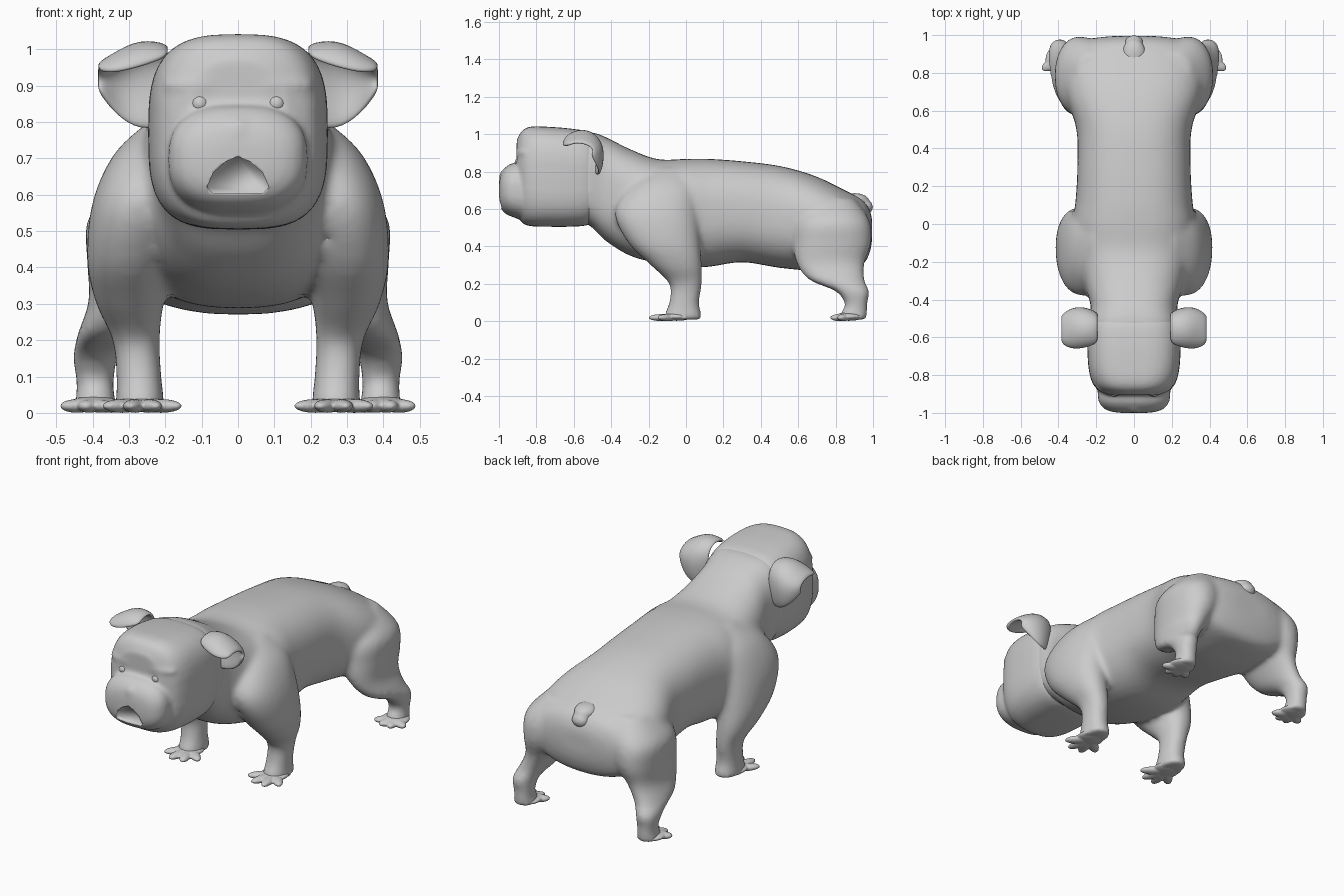
import bpy, bmesh, math
from mathutils import Vector, Matrix

if "Cube" in bpy.data.objects:
    bpy.data.objects.remove(bpy.data.objects["Cube"])


def spline(rows, steps=5):
    # Catmull-Rom interpolation of rows of numbers
    out = []
    for i in range(len(rows) - 1):
        a, b, c, d = (rows[max(0, min(len(rows) - 1, i + k))] for k in (-1, 0, 1, 2))
        for s in range(steps):
            t = s / steps
            out.append([0.5 * (2*q + (r-p)*t + (2*p-5*q+4*r-w)*t*t + (3*q-p-3*r+w)*t**3)
                        for p, q, r, w in zip(a, b, c, d)])
    return out + [list(rows[-1])]


def loft(bm, rings, seg=40):
    # skin closed super-ellipse rings: (centre, axis u, axis v, exponent)
    loops = []
    for c, u, v, n in rings:
        loop = []
        for k in range(seg):
            t = 2 * math.pi * k / seg
            ca, sa = math.cos(t), math.sin(t)
            loop.append(bm.verts.new(c + u * math.copysign(abs(ca) ** (2 / n), ca)
                                     + v * math.copysign(abs(sa) ** (2 / n), sa)))
        loops.append(loop)
    for a, b in zip(loops, loops[1:]):
        for k in range(seg):
            bm.faces.new((a[k], a[(k+1) % seg], b[(k+1) % seg], b[k]))
    bm.faces.new(loops[0])
    bm.faces.new(loops[-1])


def loft_y(bm, rows):
    # rows: y, z bottom, z top, half width, exponent
    loft(bm, [(Vector((0, y, (b+t)/2)), Vector((w, 0, 0)), Vector((0, 0, (t-b)/2)), n)
              for y, b, t, w, n in spline(rows)])


def loft_z(bm, rows, side, n=2.2):
    # rows: z, x inner, x outer, y front, y back
    loft(bm, [(Vector((side*(i+o)/2, (f+k)/2, z)), Vector(((o-i)/2, 0, 0)), Vector((0, (k-f)/2, 0)), n)
              for z, i, o, f, k in spline(rows)])


def blob(bm, loc, size, rot=0):
    m = Matrix.Translation(loc) @ Matrix.Rotation(rot, 4, 'Z') @ Matrix.Diagonal((*size, 1))
    bmesh.ops.create_uvsphere(bm, u_segments=20, v_segments=12, radius=1, matrix=m)


def finish(bm, name, voxel=0, smooth=6):
    bmesh.ops.recalc_face_normals(bm, faces=bm.faces)
    for f in bm.faces:
        f.smooth = True
    me = bpy.data.meshes.new(name)
    bm.to_mesh(me)
    bm.free()
    ob = bpy.data.objects.new(name, me)
    bpy.context.collection.objects.link(ob)
    if voxel:
        r = ob.modifiers.new("fuse", 'REMESH')
        r.mode, r.voxel_size, r.use_smooth_shade = 'VOXEL', voxel, True
        s = ob.modifiers.new("soften", 'SMOOTH')
        s.factor, s.iterations = 0.5, smooth
    return ob


# Body: torso, neck, shoulders, thighs and legs fused into one skin
bm = bmesh.new()
loft_y(bm, [(-.62, .55, 1.0, .22, 3), (-.52, .515, 1.012, .237, 3), (-.43, .43, .985, .23, 2.8),
            (-.30, .35, .92, .27, 2.5), (-.15, .31, .866, .31, 2.5), (0, .29, .868, .325, 2.5),
            (.12, .29, .868, .31, 2.5), (.30, .315, .855, .30, 2.5), (.50, .285, .83, .305, 2.5),
            (.68, .27, .78, .36, 2.4), (.83, .28, .71, .37, 2.4), (.94, .30, .65, .32, 2.3),
            (.98, .36, .60, .23, 2.2), (.995, .43, .55, .12, 2)])
for s in (1, -1):
    loft_z(bm, [(.82, .14, .22, -.16, -.02), (.72, .13, .335, -.30, .05), (.58, .14, .40, -.38, .065),
                (.42, .18, .415, -.31, .075), (.30, .205, .39, -.19, .085), (.20, .215, .345, -.09, .085),
                (.10, .21, .335, -.09, .07), (.05, .205, .335, -.11, .08), (.008, .20, .34, -.12, .085)], s)
    loft_z(bm, [(.66, .10, .30, .68, .90), (.54, .13, .41, .59, .98), (.42, .17, .415, .575, .99),
                (.31, .235, .41, .59, .955), (.22, .29, .44, .66, .955), (.16, .33, .455, .80, .98),
                (.09, .34, .445, .85, .97), (.05, .34, .445, .83, .97), (.008, .33, .455, .82, .965)], s)
finish(bm, "body", .013, 16)

# Head with muzzle, nose and brows
bm = bmesh.new()
loft_y(bm, [(-.46, .56, .95, .19, 3), (-.52, .515, 1.01, .235, 3.1), (-.62, .505, 1.03, .247, 3.2),
            (-.75, .505, 1.04, .242, 3.2), (-.83, .508, 1.04, .225, 3), (-.875, .525, 1.02, .195, 2.8),
            (-.905, .58, .97, .14, 2.5)])
loft_y(bm, [(-.78, .55, .82, .19, 2.6), (-.88, .545, .845, .192, 2.6), (-.935, .56, .842, .188, 2.6),
            (-.972, .58, .815, .165, 2.5), (-.992, .61, .78, .125, 2.4), (-1.0, .65, .74, .07, 2.2)])
blob(bm, (0, -.965, .77), (.045, .035, .045))
for s in (1, -1):
    blob(bm, (s*.12, -.865, .90), (.09, .042, .035), s*.2)
head = finish(bm, "head", .011, 6)

# Shallow mouth recess below the lips
bm = bmesh.new()
outline = [(0, .705), (.035, .69), (.068, .66), (.085, .62), (.07, .605),
           (-.07, .605), (-.085, .62), (-.068, .66), (-.035, .69)]
f = bm.faces.new([bm.verts.new((x, -1.1, z)) for x, z in outline])
ext = bmesh.ops.extrude_face_region(bm, geom=[f])
for v in ext["geom"]:
    if isinstance(v, bmesh.types.BMVert):
        v.co.y = -.983 + (.705 - v.co.z) * .1
cutter = finish(bm, "mouth_cutter")
cutter.hide_render = True
cutter.hide_set(True)
cut = head.modifiers.new("mouth", 'BOOLEAN')
cut.operation, cut.object, cut.solver = 'DIFFERENCE', cutter, 'EXACT'

# Eyes
for s, side in ((1, "left"), (-1, "right")):
    bm = bmesh.new()
    blob(bm, (s*.105, -.893, .85), (.024, .022, .024))
    finish(bm, side + "_eye")

# Ears: cupped back wall folding over into a forward flap
ear = [(.19, [(-.50, .79), (-.48, .88), (-.48, .97), (-.53, 1.01), (-.60, 1.0), (-.63, .98)]),
       (.27, [(-.46, .77), (-.44, .87), (-.45, .97), (-.53, 1.03), (-.62, 1.01), (-.66, .95)]),
       (.34, [(-.47, .82), (-.455, .88), (-.46, .94), (-.53, .985), (-.62, .975), (-.66, .935)]),
       (.385, [(-.51, .89), (-.50, .905), (-.50, .925), (-.54, .95), (-.60, .955), (-.63, .94)])]
for s, side in ((1, "left"), (-1, "right")):
    bm = bmesh.new()
    grid = [[bm.verts.new((s*x, y, z)) for y, z in pts] for x, pts in ear]
    for a, b in zip(grid, grid[1:]):
        for k in range(len(a) - 1):
            bm.faces.new((a[k], a[k+1], b[k+1], b[k]))
    ob = finish(bm, side + "_ear")
    m = ob.modifiers.new("thickness", 'SOLIDIFY')
    m.thickness, m.offset = .024, 0
    m = ob.modifiers.new("round", 'SUBSURF')
    m.levels = m.render_levels = 2

# Feet: flat pad fused with four splayed toes
feet = {"front": ((.27, -.05), [(.172, -.125), (.228, -.175), (.295, -.18), (.355, -.135)]),
        "rear": ((.395, .87), [(.315, .815), (.365, .785), (.42, .785), (.475, .825)])}
for name, ((cx, cy), tips) in feet.items():
    for s, side in ((1, "left"), (-1, "right")):
        bm = bmesh.new()
        blob(bm, (s*cx, cy, .024), (.075, .08, .022))
        for tx, ty in tips:
            d = Vector((s*(tx-cx), ty-cy, 0))
            blob(bm, (s*(tx+cx)/2 + d.x*.08, (ty+cy)/2 + d.y*.08, .019),
                 (d.length*.58, .029, .019), math.atan2(d.y, d.x))
        finish(bm, f"{name}_{side}_foot", .005, 3)

# Stub tail
bm = bmesh.new()
blob(bm, (0, .90, .645), (.065, .08, .04))
blob(bm, (0, .96, .61), (.05, .04, .04))
finish(bm, "tail", .01, 4)
